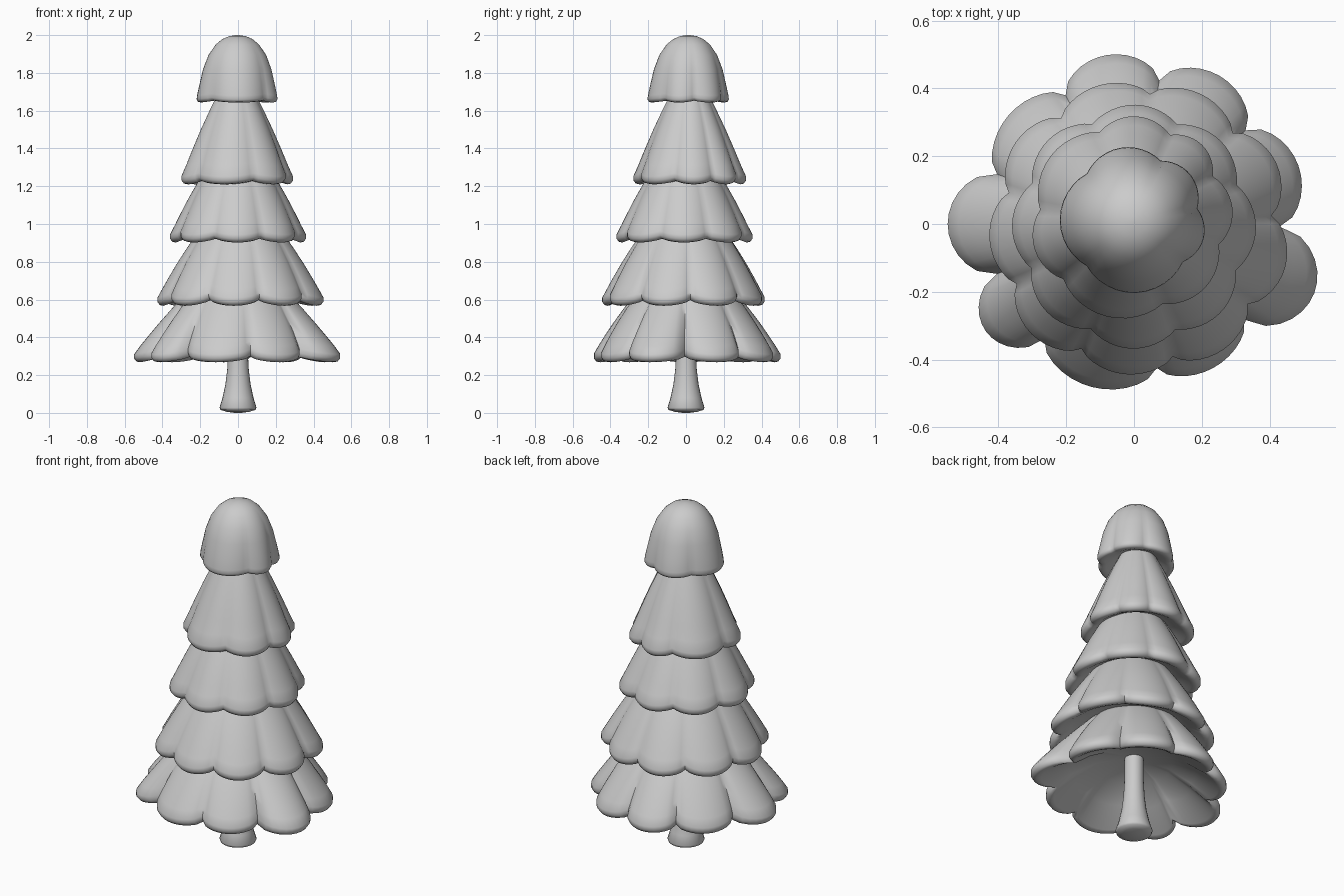
import bpy, bmesh, math

if "Cube" in bpy.data.objects:
    bpy.data.objects.remove(bpy.data.objects["Cube"])


def finish(name, bm, angle=60):
    bmesh.ops.recalc_face_normals(bm, faces=bm.faces)
    me = bpy.data.meshes.new(name)
    bm.to_mesh(me)
    bm.free()
    ob = bpy.data.objects.new(name, me)
    bpy.context.collection.objects.link(ob)
    bpy.ops.object.select_all(action='DESELECT')
    ob.select_set(True)
    bpy.context.view_layer.objects.active = ob
    bpy.ops.object.shade_smooth_by_angle(angle=math.radians(angle))
    return ob


def even(n, phase):
    return [phase + 360 * i / n for i in range(n)]


def tier(name, profile, notches, valley, lobes, lift, centre=(0, 0), power=0.7, steps=12):
    """Scalloped skirt: profile rows are (radius, z, scallop weight), top to inside.
    valley is the rim radius in a notch, lobes the rim radius at each lobe tip."""
    rim = max(p[0] for p in profile)
    samples = []
    for i, a in enumerate(notches):
        b = notches[i + 1] if i + 1 < len(notches) else notches[0] + 360
        for k in range(steps):
            s = math.sin(math.pi * k / steps) ** power
            scale = (valley + (lobes[i % len(lobes)] - valley) * s) / rim
            samples.append((math.radians(a + (b - a) * k / steps), s, scale))
    bm = bmesh.new()
    rings = []
    for r, z, w in profile:
        ring = []
        for ang, s, scale in samples:
            rr = r * (1 + (scale - 1) * w)
            ring.append(bm.verts.new((centre[0] + rr * math.cos(ang),
                                      centre[1] + rr * math.sin(ang),
                                      z + lift * (1 - s) * w * w)))
        rings.append(ring)
    n = len(samples)
    for lo, hi in zip(rings, rings[1:]):
        for j in range(n):
            k = (j + 1) % n
            bm.faces.new((lo[j], lo[k], hi[k], hi[j]))
    bm.faces.new(rings[0])
    bm.faces.new(rings[-1])
    return finish(name, bm)


def skirt(r_top, z_top, r, z, r_in, z_in):
    """Sloping outer wall, rounded rim and shallow dished underside."""
    rows = []
    for t in (0, 0.2, 0.4, 0.6, 0.8, 0.93):
        bulge = 0.012 * math.sin(math.pi * t)
        rows.append((r_top + (r - 0.01 - r_top) * t + bulge,
                     z_top + (z + 0.06 - z_top) * t, t ** 0.8))
    rows += [(r, z + 0.042, 1), (r, z + 0.02, 1), (r - 0.012, z + 0.004, 1),
             (r - 0.03, z, 1), (r - 0.05, z + 0.008, 0.95)]
    # inside, curving up towards the middle
    for t in (0.3, 0.6, 1):
        rows.append((r - 0.05 + (r_in - r + 0.05) * t,
                     z + 0.008 + (z_in - z - 0.008) * math.sin(t * math.pi / 2),
                     0.95 * (1 - t)))
    return rows


# Trunk with flared foot
bm = bmesh.new()
rings = []
for r, z in [(0.02, 0.004), (0.06, 0.006), (0.093, 0.016), (0.098, 0.028), (0.082, 0.08),
             (0.067, 0.15), (0.057, 0.23), (0.052, 0.32), (0.05, 0.5)]:
    rings.append([bm.verts.new((r * math.cos(i * math.pi / 12),
                                r * math.sin(i * math.pi / 12),
                                z if z > 0.005 else 0)) for i in range(24)])
for lo, hi in zip(rings, rings[1:]):
    for i in range(24):
        k = (i + 1) % 24
        bm.faces.new((lo[i], lo[k], hi[k], hi[i]))
bm.faces.new(rings[0])
bm.faces.new(rings[-1])
finish("trunk", bm)

# Branch tiers, bottom to top
tier("branch_tier_1", skirt(0.21, 0.70, 0.52, 0.268, 0.03, 0.47),
     [-1, 40, 80, 118, 160, 200, 232, 279, 319], 0.43,
     [0.515, 0.505, 0.505, 0.49, 0.55, 0.54, 0.497, 0.485, 0.57], 0.03, power=0.6)
tier("branch_tier_2", skirt(0.17, 1.03, 0.44, 0.567, 0.2, 0.66),
     even(9, 5), 0.395, [0.45, 0.435, 0.435, 0.44, 0.44, 0.445, 0.435, 0.44, 0.45],
     0.03, (0.012, -0.01))
tier("branch_tier_3", skirt(0.10, 1.40, 0.36, 0.902, 0.15, 0.98),
     even(8, 22), 0.327, [0.36], 0.02, (0, -0.008), 0.85)
tier("branch_tier_4", skirt(0.02, 1.84, 0.30, 1.21, 0.1, 1.28),
     [27, 65, 110, 175, 222, 290, 343], 0.27, [0.3], 0.018, (-0.008, 0.018), 0.85)

# Domed top
dome = [(0.01, 2.0, 0), (0.045, 1.994, 0), (0.08, 1.979, 0), (0.115, 1.95, 0.1),
        (0.153, 1.895, 0.25), (0.182, 1.82, 0.5), (0.203, 1.73, 0.8), (0.214, 1.68, 1),
        (0.216, 1.66, 1), (0.209, 1.647, 1), (0.193, 1.643, 1), (0.17, 1.65, 0.8),
        (0.12, 1.675, 0.3), (0.03, 1.72, 0)]
tier("tree_top", dome, [10, 65, 135, 225, 320], 0.193, [0.216], 0.01, (-0.003, 0.012), 0.9)
